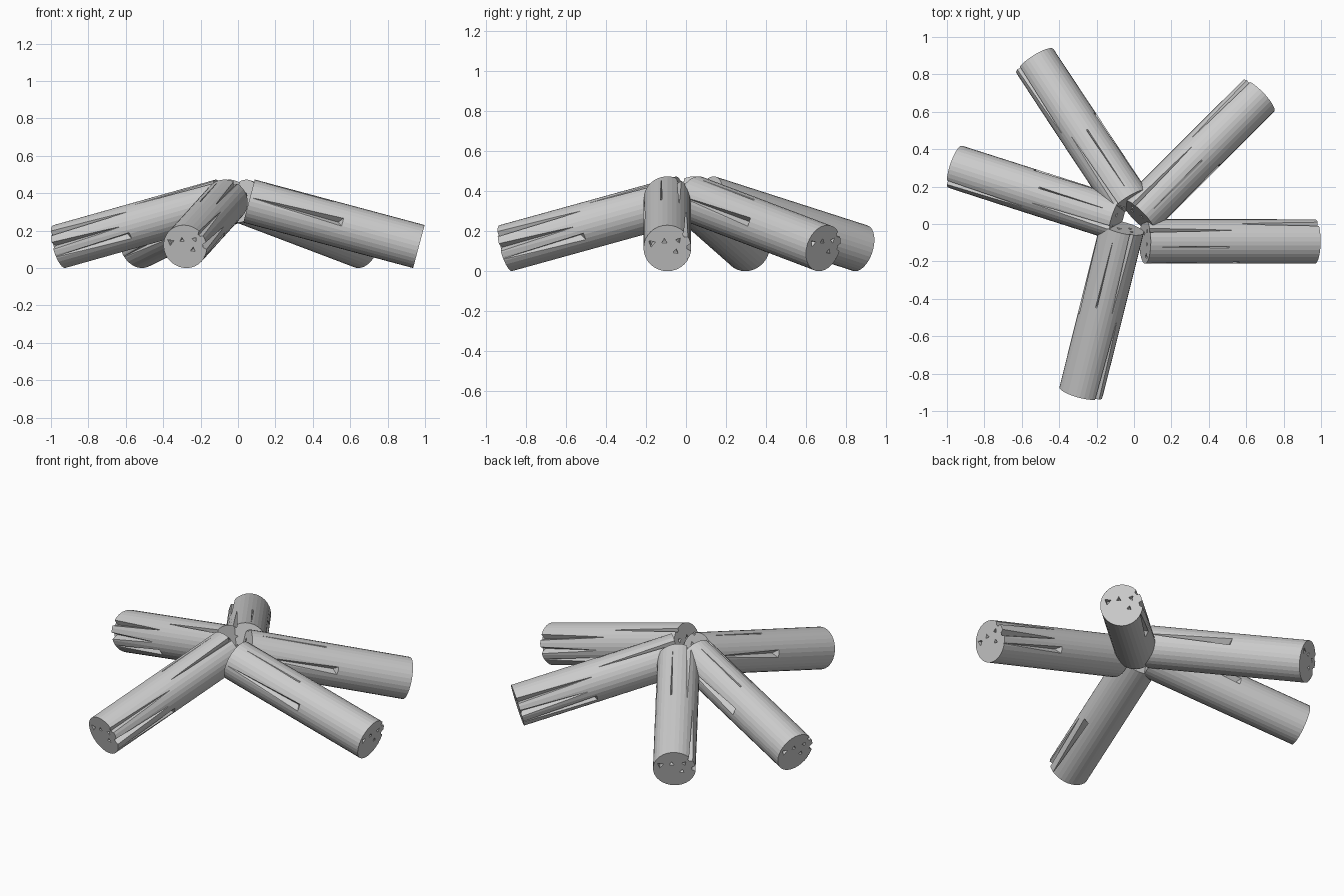
import bpy, bmesh
from math import radians, sin, cos, tau
from mathutils import Vector, Matrix

cube = bpy.data.objects.get("Cube")
if cube:
    bpy.data.objects.remove(cube, do_unlink=True)

R, LENGTH, TILT = 0.119, 0.94, radians(15)

wood = bpy.data.materials.new("grey_wood")
wood.use_nodes = True
GREY = (0.6, 0.6, 0.6, 1)
wood.diffuse_color = GREY
wood.node_tree.nodes["Principled BSDF"].inputs["Base Color"].default_value = GREY


def make_object(name, bm):
    mesh = bpy.data.meshes.new(name)
    bmesh.ops.recalc_face_normals(bm, faces=bm.faces)
    bm.to_mesh(mesh)
    bm.free()
    mesh.materials.append(wood)
    ob = bpy.data.objects.new(name, mesh)
    bpy.context.collection.objects.link(ob)
    return ob


def hull(bm, points):
    verts = [bm.verts.new(p) for p in points]
    bmesh.ops.convex_hull(bm, input=verts)


def crack(bm, start, end, angle, width, depth):
    """V-shaped split along the bark, thin at start and wide at end."""
    a = radians(angle)
    out, side = Vector((0, cos(a), sin(a))), Vector((0, -sin(a), cos(a)))
    along = Vector((1, 0, 0))
    step = 0.03 if end > start else -0.03
    pts = []
    for x, w, d, shift in ((start, 0.004, 0.004, 0), (end, width, depth, step)):
        for s in (-1, 1):
            pts.append(along * x + out * (R + 0.01) + side * s * w * 0.6)
        pts.append(along * (x - shift) + out * (R - d))
    hull(bm, pts)


def pit(bm, x, y, z, size, turn):
    """Small triangular chip sunk into an end face."""
    pts = []
    for dx, s in ((-0.025, 0.4), (0.02, 1.2)):
        for k in range(3):
            a = radians(turn) + k * tau / 3
            pts.append((x + (dx if x > 0.5 else -dx), y + size * s * cos(a), z + size * s * sin(a)))
    hull(bm, pts)


# Log body, lying along x
bm = bmesh.new()
bmesh.ops.create_cone(bm, cap_ends=True, segments=32, radius1=R, radius2=R, depth=LENGTH,
                      matrix=Matrix.Translation((LENGTH / 2, 0, 0)) @ Matrix.Rotation(radians(90), 4, 'Y'))
log = make_object("log_template", bm)

# Cracks and chips
bm = bmesh.new()
crack(bm, 0.02, 0.52, 170, 0.05, 0.035)
crack(bm, 0.06, 0.45, 105, 0.014, 0.012)
crack(bm, LENGTH + 0.01, 0.5, -28, 0.042, 0.035)
crack(bm, 0.55, LENGTH + 0.02, 2, 0.045, 0.035)
crack(bm, 0.5, LENGTH + 0.02, 38, 0.04, 0.03)
crack(bm, 0.45, -0.02, 60, 0.03, 0.025)
for x in (LENGTH, 0):
    for y, z, size, turn in ((-0.078, 0.025, 0.024, 20), (-0.015, 0.035, 0.018, 90),
                             (0.055, 0.04, 0.018, 50), (0.042, -0.018, 0.018, 200)):
        pit(bm, x, y, z, size, turn)
cutter = make_object("crack_cutter", bm)
cutter.hide_render = True

carve = log.modifiers.new("carve", 'BOOLEAN')
carve.operation = 'DIFFERENCE'
carve.solver = 'EXACT'
carve.use_self = True
carve.object = cutter
deps = bpy.context.evaluated_depsgraph_get()
carved = bpy.data.meshes.new_from_object(log.evaluated_get(deps))
carved.name = "carved_log"
for ob in (log, cutter):
    bpy.data.objects.remove(ob, do_unlink=True)

# Five leaning logs: name, outer end centre, heading
LOGS = (("left_log", 0.967, -0.093, 0),
        ("back_left_log", 0.665, 0.685, 45),
        ("back_right_log", -0.53, 0.87, 123.5),
        ("right_log", -0.955, 0.305, 162.3),
        ("front_log", -0.283, -0.90, 256))
for name, x, y, heading in LOGS:
    a = radians(heading)
    run = LENGTH * cos(TILT)
    ob = bpy.data.objects.new(name, carved)
    ob.location = (x - run * cos(a), y - run * sin(a), R * cos(TILT) + LENGTH * sin(TILT))
    ob.rotation_euler = (0, TILT, a)
    bpy.context.collection.objects.link(ob)
